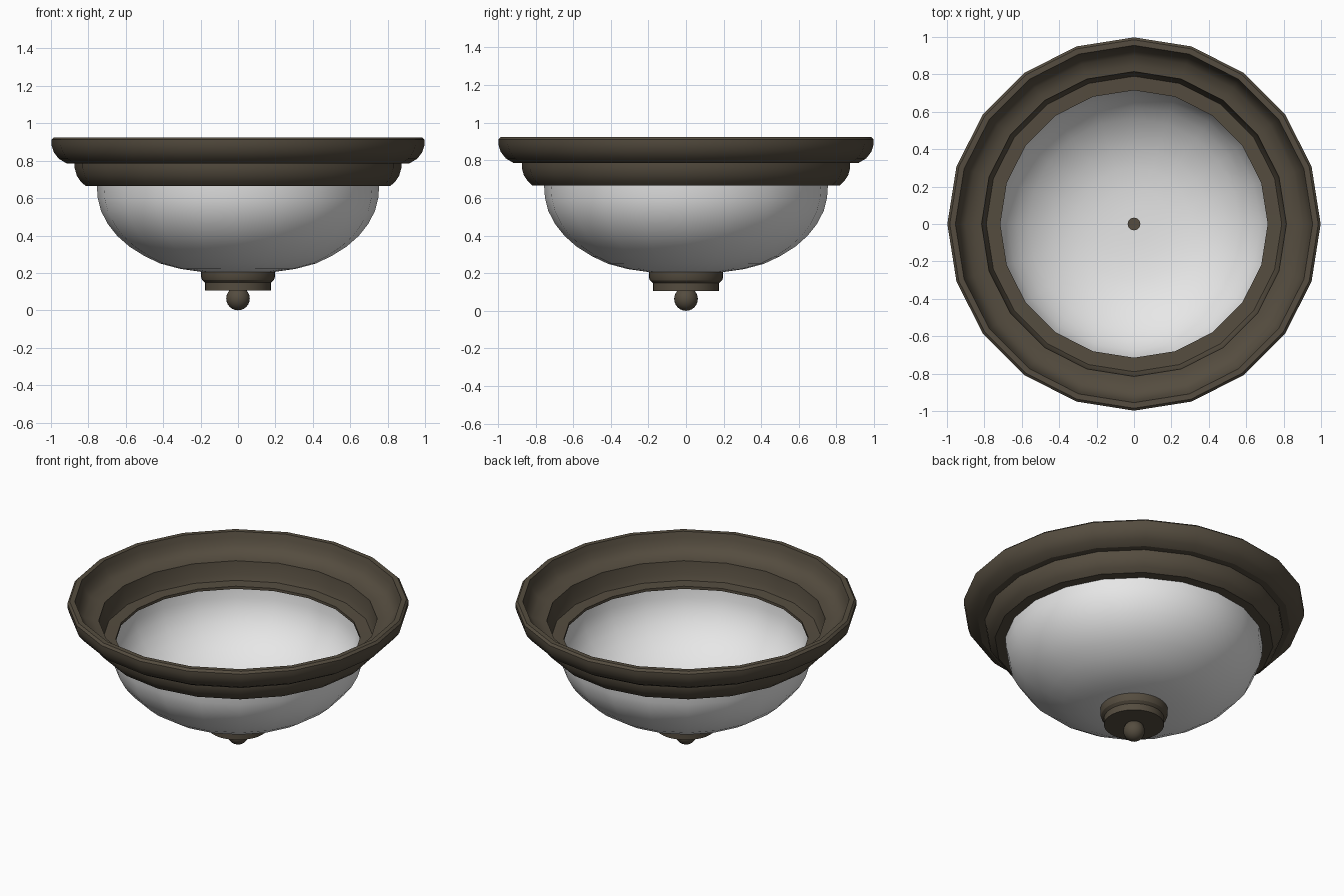
import bpy
import bmesh
import math

if "Cube" in bpy.data.objects:
    bpy.data.objects.remove(bpy.data.objects["Cube"], do_unlink=True)


def make_material(name, colour, roughness):
    mat = bpy.data.materials.new(name)
    mat.use_nodes = True
    mat.diffuse_color = colour
    shader = mat.node_tree.nodes["Principled BSDF"]
    shader.inputs["Base Color"].default_value = colour
    shader.inputs["Roughness"].default_value = roughness
    return mat


bronze = make_material("dark bronze", (0.09, 0.073, 0.05, 1), 0.5)
glass = make_material("frosted white glass", (0.8, 0.8, 0.8, 1), 0.4)


def lathe(name, profile, sides, mat, closed=False, angle=30):
    """Turn a (radius, height) profile around the z axis."""
    bm = bmesh.new()
    verts = [bm.verts.new((r, 0, z)) for r, z in profile]
    pairs = list(zip(verts, verts[1:]))
    if closed:
        pairs.append((verts[-1], verts[0]))
    edges = [bm.edges.new(pair) for pair in pairs]
    bmesh.ops.spin(bm, geom=verts + edges, cent=(0, 0, 0), axis=(0, 0, 1),
                   angle=math.tau, steps=sides, use_duplicate=False)
    bmesh.ops.remove_doubles(bm, verts=bm.verts[:], dist=0.0005)
    bmesh.ops.recalc_face_normals(bm, faces=bm.faces[:])
    mesh = bpy.data.meshes.new(name)
    bm.to_mesh(mesh)
    bm.free()
    mesh.materials.append(mat)
    obj = bpy.data.objects.new(name, mesh)
    bpy.context.collection.objects.link(obj)
    bpy.ops.object.select_all(action="DESELECT")
    bpy.context.view_layer.objects.active = obj
    obj.select_set(True)
    bpy.ops.object.shade_smooth_by_angle(angle=math.radians(angle))
    return obj


# Stepped ceiling ring: outer wall from the top down, then back up inside
ring_outer = [(0.985, 0.925), (0.998, 0.912), (0.998, 0.885), (0.985, 0.845),
              (0.958, 0.81), (0.915, 0.785), (0.873, 0.785), (0.873, 0.76),
              (0.862, 0.72), (0.842, 0.69), (0.815, 0.665), (0.715, 0.665)]
ring_inner = [(0.715, 0.682), (0.79, 0.685), (0.805, 0.72), (0.815, 0.80),
              (0.85, 0.803), (0.90, 0.82), (0.93, 0.85), (0.945, 0.89),
              (0.955, 0.925)]
lathe("ceiling_ring", ring_outer + ring_inner, 20, bronze, closed=True)

# Glass bowl with a thin wall
bowl_outer = [(0.755, 0.672), (0.75, 0.60), (0.732, 0.53), (0.695, 0.46),
              (0.645, 0.397), (0.58, 0.34), (0.50, 0.29), (0.415, 0.25),
              (0.31, 0.222), (0.20, 0.206), (0.10, 0.202), (0, 0.20)]
bowl_inner = [(r * 0.972, z + 0.02 * (0.672 - z) / 0.472)
              for r, z in reversed(bowl_outer)]
lathe("glass_bowl", bowl_outer + bowl_inner, 20, glass, closed=True, angle=40)

# Finial cap, lower disc, ball and the rod end inside the bowl
lathe("finial_cap", [(0, 0.212), (0.198, 0.206), (0.198, 0.18), (0.192, 0.162),
                     (0.176, 0.148), (0, 0.148)], 32, bronze)
lathe("finial_disc", [(0, 0.15), (0.176, 0.15), (0.176, 0.105), (0, 0.105)],
      32, bronze)
ball = [(0.063 * math.sin(math.pi * i / 12), 0.063 - 0.063 * math.cos(math.pi * i / 12))
        for i in range(13)]
lathe("finial_ball", ball, 24, bronze)
lathe("threaded_rod", [(0, 0.12), (0.034, 0.12), (0.034, 0.235), (0, 0.235)],
      16, bronze)
